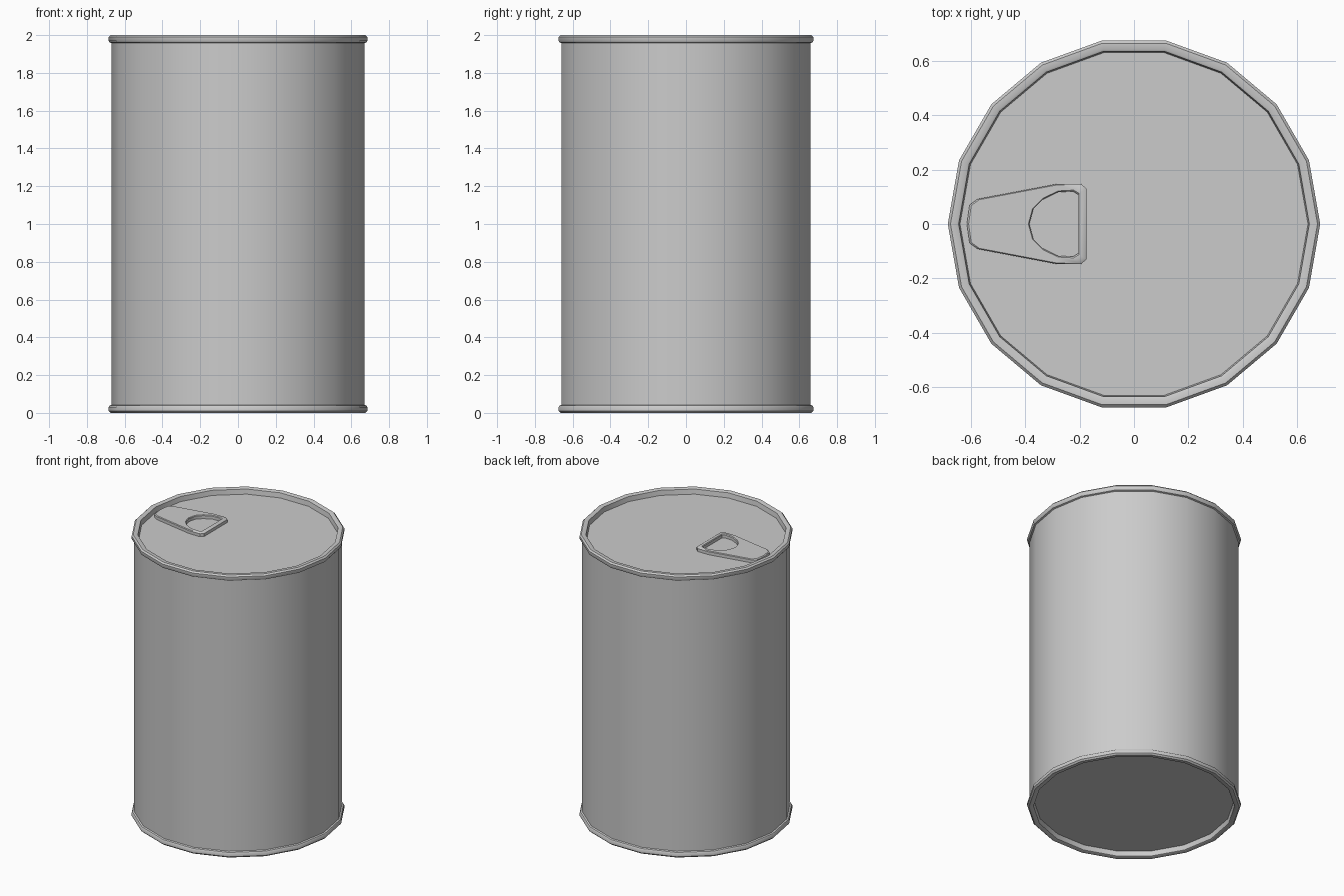
import bpy, bmesh
from math import cos, sin, pi

if "Cube" in bpy.data.objects:
    bpy.data.objects.remove(bpy.data.objects["Cube"])

SIDES = 18


def finish(name, bm, angle=0.6):
    bmesh.ops.recalc_face_normals(bm, faces=bm.faces[:])
    me = bpy.data.meshes.new(name)
    bm.to_mesh(me)
    bm.free()
    ob = bpy.data.objects.new(name, me)
    bpy.context.collection.objects.link(ob)
    bpy.ops.object.select_all(action='DESELECT')
    ob.select_set(True)
    bpy.context.view_layer.objects.active = ob
    bpy.ops.object.shade_smooth_by_angle(angle=angle)
    return ob


def bridge(bm, loops, closed=False):
    pairs = list(zip(loops, loops[1:]))
    if closed:
        pairs.append((loops[-1], loops[0]))
    for a, b in pairs:
        for i in range(len(a)):
            j = (i + 1) % len(a)
            bm.faces.new((a[i], a[j], b[j], b[i]))


# Can body: lathe a profile with rolled rims and recessed ends
rim = [(0.640, 0.038), (0.645, 0.004), (0.652, 0.0), (0.675, 0.0),
       (0.685, 0.010), (0.685, 0.030), (0.680, 0.038), (0.670, 0.042)]
profile = rim + [(r, 2.0 - z) for r, z in reversed(rim)]
bm = bmesh.new()
rings = [[bm.verts.new((r * cos(2 * pi * i / SIDES), r * sin(2 * pi * i / SIDES), z))
          for i in range(SIDES)] for r, z in profile]
bridge(bm, rings)
bm.faces.new(rings[0])
bm.faces.new(rings[-1])
finish("can_body", bm)

# Pull tab: half outlines mirrored across y, joined into a chamfered ring
outer = [(-0.615, 0), (-0.605, 0.07), (-0.575, 0.092), (-0.28, 0.148),
         (-0.195, 0.148), (-0.175, 0.13)]
hole = [(-0.385, 0), (-0.37, 0.055), (-0.335, 0.09), (-0.28, 0.117),
        (-0.225, 0.12), (-0.205, 0.108)]


def tab_loop(bm, half, z, scale=1.0):
    pts = half + [(x, -y) for x, y in reversed(half[1:])]
    cx = (half[0][0] + half[-1][0]) / 2
    return [bm.verts.new((cx + (x - cx) * scale, y * scale, z)) for x, y in pts]


bm = bmesh.new()
bottom, top = 1.961, 1.988
bridge(bm, [tab_loop(bm, outer, bottom),
            tab_loop(bm, outer, top - 0.005),
            tab_loop(bm, outer, top, 0.97),
            tab_loop(bm, hole, top, 1.04),
            tab_loop(bm, hole, top - 0.005),
            tab_loop(bm, hole, bottom)], closed=True)
finish("pull_tab", bm)
